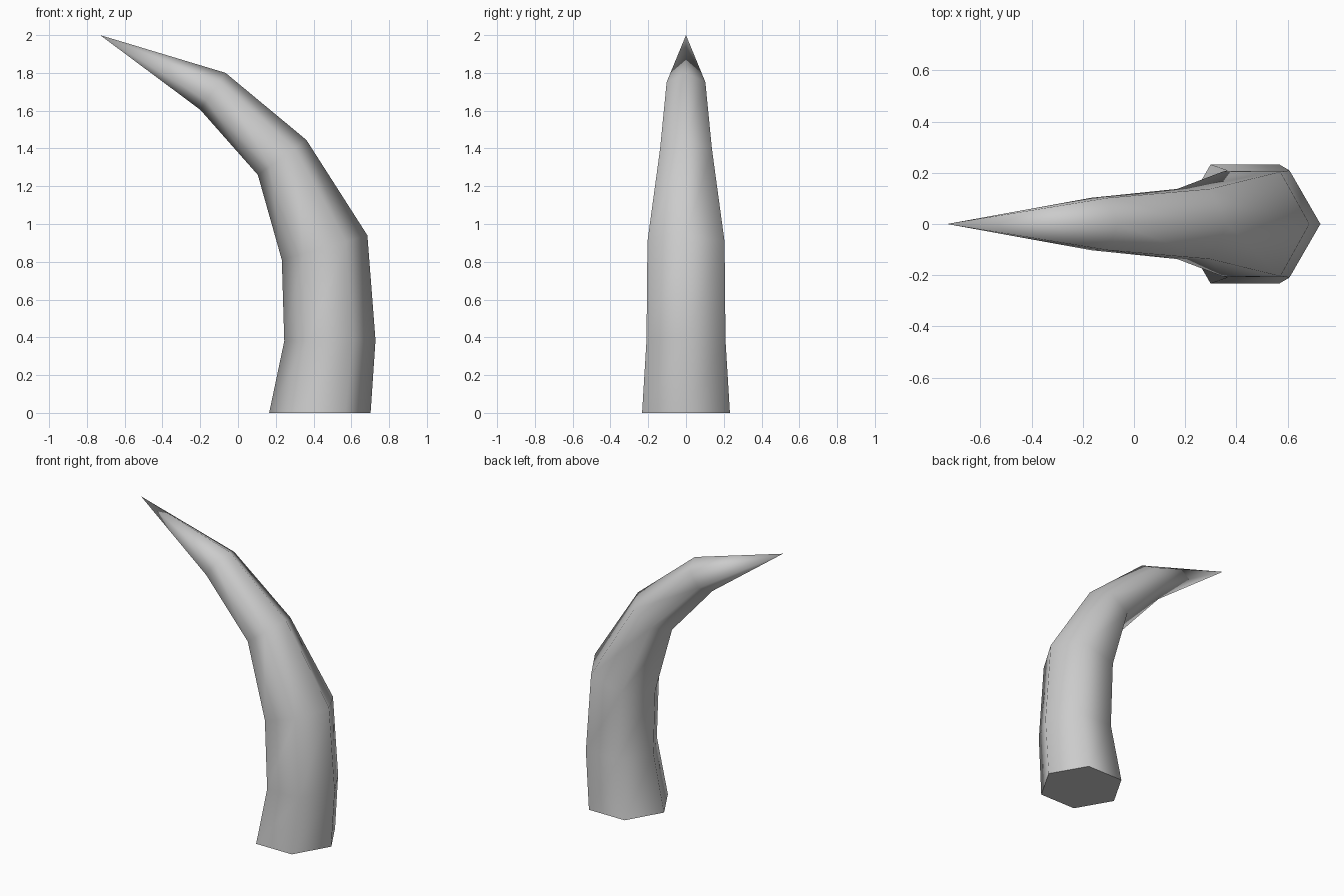
import bpy, bmesh
from math import cos, sin, pi, radians
from mathutils import Vector

cube = bpy.data.objects.get("Cube")
if cube:
    bpy.data.objects.remove(cube, do_unlink=True)

SIDES = 6
# Cross-sections from base up: inner edge (x, z), outer edge (x, z)
SECTIONS = [
    ((0.165, 0.0), (0.702, 0.0)),
    ((0.245, 0.38), (0.728, 0.385)),
    ((0.232, 0.81), (0.685, 0.94)),
    ((0.105, 1.26), (0.362, 1.445)),
    ((-0.20, 1.605), (-0.066, 1.80)),
]
TIP = (-0.73, 0, 2.0)

# Grey horn material
mat = bpy.data.materials.new("horn_grey")
mat.use_nodes = True
grey = (0.6, 0.6, 0.6, 1)
mat.diffuse_color = grey
mat.node_tree.nodes["Principled BSDF"].inputs["Base Color"].default_value = grey

# Curved, tapering hexagonal horn
bm = bmesh.new()
rings = []
for (xi, zi), (xo, zo) in SECTIONS:
    inner, outer = Vector((xi, 0, zi)), Vector((xo, 0, zo))
    centre, arm = (inner + outer) / 2, (outer - inner) / 2
    side = Vector((0, arm.length, 0))
    angles = [2 * pi * i / SIDES for i in range(SIDES)]
    rings.append([bm.verts.new(centre + arm * cos(a) + side * sin(a)) for a in angles])

for low, high in zip(rings, rings[1:]):
    for i in range(SIDES):
        j = (i + 1) % SIDES
        bm.faces.new((low[i], low[j], high[j], high[i]))

# Pointed tip and flat base
tip = bm.verts.new(TIP)
for i in range(SIDES):
    bm.faces.new((rings[-1][i], rings[-1][(i + 1) % SIDES], tip))
bm.faces.new(rings[0][::-1])
bmesh.ops.recalc_face_normals(bm, faces=bm.faces)

mesh = bpy.data.meshes.new("horn")
bm.to_mesh(mesh)
bm.free()
mesh.materials.append(mat)
horn = bpy.data.objects.new("horn", mesh)
bpy.context.collection.objects.link(horn)

# Smooth sides, sharp base rim
bpy.ops.object.select_all(action="DESELECT")
horn.select_set(True)
bpy.context.view_layer.objects.active = horn
bpy.ops.object.shade_smooth_by_angle(angle=radians(75))
